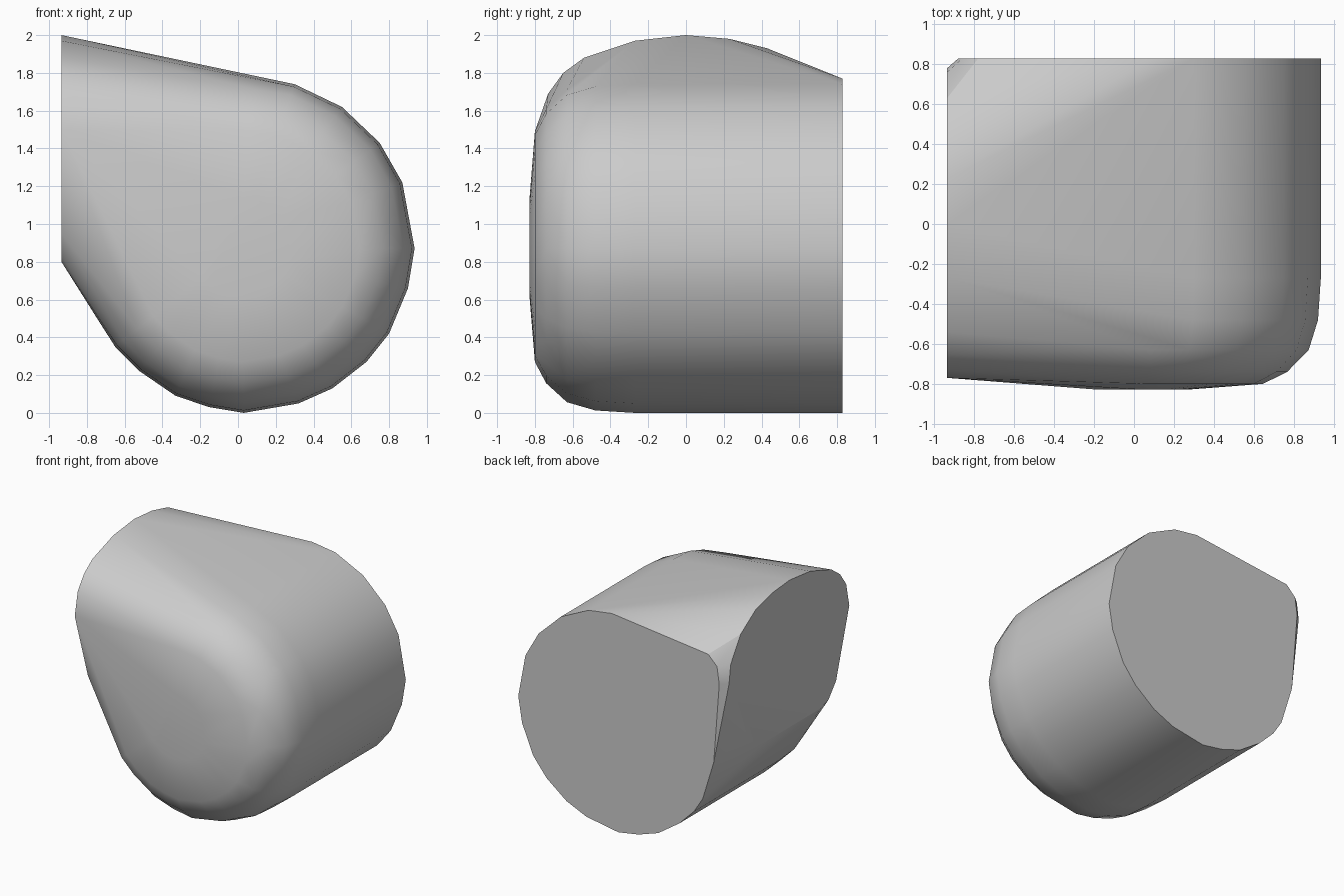
import bpy
import bmesh
import math

cube = bpy.data.objects.get("Cube")
if cube:
    bpy.data.objects.remove(cube, do_unlink=True)

# Single plain grey
grey = bpy.data.materials.new("plain_grey")
grey.use_nodes = True
COLOUR = (0.6, 0.6, 0.6, 1)
grey.diffuse_color = COLOUR
grey.node_tree.nodes["Principled BSDF"].inputs["Base Color"].default_value = COLOUR

# Round body outline (x, z), open toward the left opening
body = [(0.09, 1.77), (0.3, 1.74), (0.55, 1.62), (0.75, 1.43), (0.87, 1.22),
        (0.935, 0.87), (0.9, 0.66), (0.8, 0.42), (0.68, 0.27), (0.5, 0.13),
        (0.32, 0.05), (0.03, 0), (-0.15, 0.03), (-0.33, 0.09),
        (-0.52, 0.22), (-0.65, 0.35)]
# Rest of the back end outline
back_side = [(-0.73, 0.475), (-0.83, 0.8), (-0.88, 1.45), (-0.86, 1.59), (-0.78, 1.67)]
# Side end outline (y, z)
side_end = [(0, 2), (-0.27, 1.97), (-0.54, 1.88), (-0.65, 1.8), (-0.73, 1.69),
            (-0.77, 1.5), (-0.6, 0.95), (-0.5, 0.83), (-0.4, 0.8), (0.4, 0.8),
            (0.55, 0.95), (0.78, 1.45), (0.76, 1.6), (0.63, 1.8), (0.43, 1.93),
            (0.23, 1.98)]
# Rounded front: (y, outline scale)
front_rings = [(-0.27, 1), (-0.48, 0.985), (-0.63, 0.935), (-0.74, 0.82),
               (-0.8, 0.69), (-0.828, 0.3)]
MID = 0.87

points = [(x, 0.828, z) for x, z in body + back_side]
points += [(-0.935, y, z) for y, z in side_end]
for y, s in front_rings:
    points += [(x * s, y, MID + (z - MID) * s) for x, z in body]

# Wrap a convex skin round the outlines
bm = bmesh.new()
for p in points:
    bm.verts.new(p)
bmesh.ops.convex_hull(bm, input=bm.verts[:])
bmesh.ops.delete(bm, geom=[v for v in bm.verts if not v.link_faces], context='VERTS')
bmesh.ops.dissolve_limit(bm, angle_limit=math.radians(0.5),
                         verts=bm.verts[:], edges=bm.edges[:])
bmesh.ops.recalc_face_normals(bm, faces=bm.faces[:])

mesh = bpy.data.meshes.new("elbow_body")
bm.to_mesh(mesh)
bm.free()
mesh.materials.append(grey)
elbow = bpy.data.objects.new("elbow_body", mesh)
bpy.context.collection.objects.link(elbow)

# Smooth skin with sharp rims on the flat ends
for o in bpy.context.selected_objects:
    o.select_set(False)
elbow.select_set(True)
bpy.context.view_layer.objects.active = elbow
bpy.ops.object.shade_smooth_by_angle(angle=math.radians(30))
